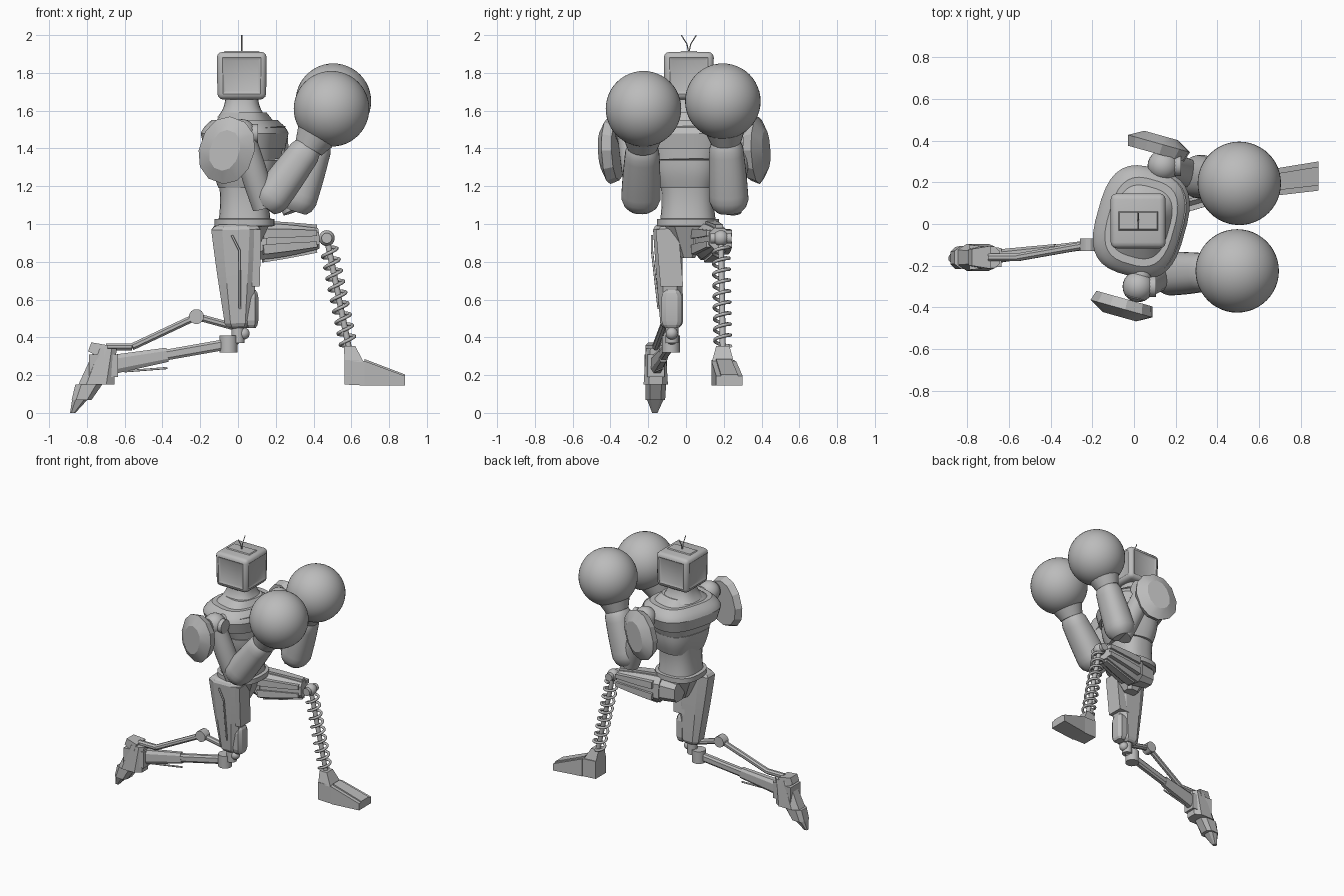
import bpy
import bmesh
import math
from mathutils import Vector

if "Cube" in bpy.data.objects:
    bpy.data.objects.remove(bpy.data.objects["Cube"], do_unlink=True)

X, Y, Z = Vector((1, 0, 0)), Vector((0, 1, 0)), Vector((0, 0, 1))
TWIST = Vector((.28, 1, 0)).normalized()
GREY = (.5, .5, .5, 1)

grey = bpy.data.materials.new("plain grey")
grey.use_nodes = True
grey.diffuse_color = GREY
grey.node_tree.nodes["Principled BSDF"].inputs["Base Color"].default_value = GREY


def finish(obj, angle):
    obj.data.materials.clear()
    obj.data.materials.append(grey)
    bpy.ops.object.select_all(action="DESELECT")
    obj.select_set(True)
    bpy.context.view_layer.objects.active = obj
    bpy.ops.object.shade_smooth_by_angle(angle=math.radians(angle))


def add_object(name, data):
    obj = bpy.data.objects.new(name, data)
    bpy.context.collection.objects.link(obj)
    return obj


def from_bmesh(name, bm, angle=30):
    bmesh.ops.recalc_face_normals(bm, faces=bm.faces)
    mesh = bpy.data.meshes.new(name)
    bm.to_mesh(mesh)
    bm.free()
    finish(add_object(name, mesh), angle)


def superellipse(turn, sides, power):
    if sides == 4:
        power = math.inf
    wave = (math.cos(turn), math.sin(turn))
    return [math.copysign(abs(value) ** (2 / power), value) for value in wave]


def limb(name, start, end, size, end_size=None, bulge=0, cap=0, sides=16,
         power=2, side=Y, axis=None, angle=30):
    """Sweep a rounded section from start to end; cap rounds off both ends."""
    start, end, size = Vector(start), Vector(end), Vector(size)
    end_size = Vector(end_size) if end_size else size
    along = (axis or end - start).normalized()
    wide = (side - along * side.dot(along)).normalized()
    deep = along.cross(wide)
    steps = 8 if bulge else 1
    rings = [(cap + (1 - 2 * cap) * i / steps, 1) for i in range(steps + 1)]
    if cap:
        tips = [(0, .65), (cap * .4, .87)]
        rings = tips + rings + [(1 - t, scale) for t, scale in reversed(tips)]
    bm = bmesh.new()
    loops = []
    for t, scale in rings:
        a, b = size.lerp(end_size, t) * scale * (1 + bulge * math.sin(math.pi * t))
        loop = []
        for i in range(sides):
            c, s = superellipse(math.tau * (i + .5) / sides, sides, power)
            loop.append(bm.verts.new(start.lerp(end, t) + wide * a * c + deep * b * s))
        loops.append(loop)
    for low, high in zip(loops, loops[1:]):
        for i in range(sides):
            j = (i + 1) % sides
            bm.faces.new((low[i], low[j], high[j], high[i]))
    bm.faces.new(loops[0])
    bm.faces.new(loops[-1])
    from_bmesh(name, bm, angle)


def block(name, start, end, size, end_size=None, **options):
    limb(name, start, end, size, end_size, sides=4, angle=10, **options)


def plate(name, start, end, size, end_size=None, **options):
    limb(name, start, end, size, end_size, sides=8, power=3, angle=15, **options)


def rod(name, start, end, radius, end_radius=None, side=Y, **options):
    end_radius = end_radius or radius
    limb(name, start, end, (radius, radius), (end_radius, end_radius), side=side, **options)


def ball(name, centre, radius, segments=24):
    bm = bmesh.new()
    bmesh.ops.create_uvsphere(bm, u_segments=segments, v_segments=segments // 2, radius=radius)
    bmesh.ops.translate(bm, verts=bm.verts, vec=centre)
    from_bmesh(name, bm, 40)


def wire(name, points, radius):
    curve = bpy.data.curves.new(name, "CURVE")
    curve.dimensions = "3D"
    curve.bevel_depth, curve.bevel_resolution = radius, 2
    curve.use_fill_caps = True
    spline = curve.splines.new("POLY")
    spline.points.add(len(points) - 1)
    for point, position in zip(spline.points, points):
        point.co = (*position, 1)
    obj = add_object(name, curve)
    bpy.ops.object.select_all(action="DESELECT")
    obj.select_set(True)
    bpy.context.view_layer.objects.active = obj
    bpy.ops.object.convert(target="MESH")
    finish(bpy.context.object, 60)


# Head: bevelled box with sunken side panels, a crown ridge and two antennas
head = Vector((.02, .015, 1.785))
bm = bmesh.new()
bmesh.ops.create_cube(bm, size=.265)
for vert in bm.verts:
    vert.co.z *= .95
    if vert.co.z < 0:
        vert.co.xy *= .97
bmesh.ops.bevel(bm, geom=bm.edges[:], offset=.03, segments=3, profile=.5, affect="EDGES")
bm.normal_update()
screens = [f for f in bm.faces if f.calc_area() > .02 and abs(f.normal.z) < .5]
bmesh.ops.inset_individual(bm, faces=screens, thickness=.022, depth=-.008)
bmesh.ops.translate(bm, verts=bm.verts, vec=head)
from_bmesh("head", bm)
crown = head + Z * .12
block("head_crown", crown, crown + Z * .012, (.1, .05), (.09, .04), side=X)
for sign, name in ((-1, "right_antenna"), (1, "left_antenna")):
    tip = [crown + Z * .095 * t + Y * sign * .04 * t * t for t in (0, .5, 1)]
    wire(name, tip, .003)

# Torso: the chest and yoke are twisted so that the left shoulder leads
body = dict(sides=32, power=2.6)
chest = dict(side=TWIST, sides=32, power=2.9)
core = Vector((.035, .01, 0))
front = core + X * .015
limb("waist", core + Z, core + Z * 1.25, (.15, .14), bulge=-.07, **body)
limb("chest", front + Z * 1.19, front + Z * 1.34, (.155, .145), (.19, .18), bulge=.04, **chest)
limb("ribs", front + Z * 1.33, core + Z * 1.5, (.185, .17), (.25, .2), **chest)
limb("yoke_skirt", core + Z * 1.4, core + Z * 1.48, (.24, .2), (.265, .215), **chest)
limb("yoke_rim", core + Z * 1.48, core + Z * 1.55, (.265, .215), (.21, .16), bulge=.04, **chest)
limb("collar", core + Z * 1.53, core + Z * 1.59, (.2, .15), (.12, .11), **chest)
limb("neck", head - Z * .22, head - Z * .11, (.13, .13), (.085, .085), bulge=-.1, **body)
limb("belt", core + Z * .985, core + Z * 1.03, (.165, .16), cap=.1, **body)
plate("pelvis", core + Z * .82, core + Z, (.04, .05), (.14, .14))


# Arms: a jointed shoulder with a separate pad, a bent elbow and a round glove
def arm(name, outward, shoulder, elbow, wrist, glove):
    shoulder, elbow, wrist, glove = map(Vector, (shoulder, elbow, wrist, glove))
    ball(name + "_shoulder_joint", shoulder, .075)
    rod(name + "_shoulder_axle", shoulder - outward * .1, shoulder + outward * .06, .05, side=X)
    rod(name + "_shoulder_cap", shoulder, shoulder + X * .085, .05)
    rod(name + "_upper_arm", shoulder, elbow, .065, bulge=.1)
    limb(name + "_forearm", elbow, wrist, (.105, .1), (.085, .08),
         bulge=.05, cap=.15, sides=24, power=2.3)
    rod(name + "_glove_cuff", wrist.lerp(glove, -.15), wrist.lerp(glove, .5), .08, .13, sides=24)
    ball(name + "_glove", glove, .2, 48)
    # Pad: a wide shell that narrows to a small outer facet
    pad = shoulder + outward * .06 - X * .05 - Z * .09
    shell = dict(sides=12, power=2.2, side=X - Z * .35, angle=20)
    limb(name + "_shoulder_pad", pad, pad + outward * .05, (.135, .16), (.15, .18), **shell)
    limb(name + "_pad_shell", pad + outward * .05, pad + outward * .09,
         (.15, .18), (.08, .11), **shell)


arm("right", -TWIST, (.02, -.3, 1.48), (.14, -.24, 1.09), (.39, -.23, 1.43), (.495, -.225, 1.61))
arm("left", TWIST, (.14, .28, 1.48), (.3, .23, 1.07), (.43, .21, 1.46), (.505, .195, 1.65))

# Right thigh, kneeling, with faceted armour
hip, knee = Vector((-.012, -.1, 1)), Vector((0, -.075, .45))
plate("right_thigh", hip, knee, (.08, .14), (.062, .07), bulge=.03, cap=.05)
guard = knee + X * .07
plate("right_knee_plate", guard, guard + Z * .2, (.058, .04), cap=.2)
block("right_thigh_plate", guard + Z * .22, hip + X * .09 - Z * .03, (.06, .045), axis=Z)
wire("right_thigh_seam", [knee + Vector((.01, -.07, .1)), hip + Vector((.02, -.08, -.14)),
                          hip + Vector((-.02, -.08, -.06))], .006)

# Right shin: knee drum, main beam and hinged rear linkage
drum = Vector((-.05, -.08, .365))
heel = Vector((-.7, -.16, .25))
ball("right_knee_ball", knee + X * .03 - Z * .03, .032)
rod("right_knee_strut", knee, knee - Z * .08, .035)
rod("right_knee_drum", drum - Z * .045, drum + Z * .045, .048)
rod("right_knee_pin", drum, knee - Z * .05, .03)
calf = drum.lerp(heel, .5)
plate("right_shin", drum, calf, (.023, .03))
plate("right_calf", calf, heel, (.025, .04), (.035, .055))
rod("right_shin_skid", calf - Z * .07, heel + Vector((.1, 0, -.03)), .006)
hinge = Vector((-.22, -.1, .51))
lower = heel + Vector((.14, 0, .1))
links = [knee, hinge, lower, heel + Z * .1]
for i, (start, end) in enumerate(zip(links, links[1:])):
    rod(f"right_linkage_{i}", start, end, .02, sides=8)
rod("right_linkage_hinge", hinge - Y * .03, hinge + Y * .03, .04, sides=12, side=X)

# Right foot, resting on its pointed toe
sole = heel + Vector((-.05, 0, -.1))
tip = Vector((-.875, -.165, 0))
block("right_ankle", heel + X * .065, heel - X * .09, (.045, .06), (.06, .06))
block("right_heel", heel + Z * .07, heel + Vector((-.085, 0, .1)), (.055, .04), (.04, .025))
plate("right_foot", heel + Z * .09, sole, (.055, .06), (.068, .1), axis=Z)
toe = sole.lerp(tip, .55) - X * .01
plate("right_toe_base", sole - X * .04, toe, (.058, .075), (.055, .055), axis=Z)
plate("right_toe_tip", toe - X * .01, tip, (.045, .042), (.015, .015), axis=Z)

# Left thigh, raised forward, with long armour strips
hip, knee = Vector((.1, .12, .905)), Vector((.47, .185, .925))
plate("left_hip", hip - X * .13, hip + X * .05, (.06, .07), (.085, .09))
plate("left_thigh", hip, hip.lerp(knee, .87), (.085, .1), (.055, .058), bulge=.1)
for i in range(6):
    turn = math.tau * (i + .5) / 6
    offset = Y * math.cos(turn) * .08 + Z * math.sin(turn) * .085
    block(f"left_thigh_strip_{i}", hip.lerp(knee, .08) + offset,
          hip.lerp(knee, .85) + offset * .7, (.03, .025), (.02, .015), bulge=.1)
ball("left_knee_ball", knee, .042)
rod("left_knee_pin", knee - Y * .055, knee + Y * .055, .028, side=X)

# Left shin: coil spring around a piston
ankle = Vector((.59, .195, .33))
rod("left_piston", knee, ankle, .016)
out = (ankle - knee).cross(Y).normalized()
coil, count = [], 150
for i in range(count + 1):
    turn = 9 * math.tau * i / count
    centre = knee.lerp(ankle, .08 + .88 * i / count)
    coil.append(centre + (Y * math.cos(turn) + out * math.sin(turn)) * .042)
wire("left_spring", coil, .009)

# Left foot: heel block, sloping toe wedge and ankle
heel, instep, toe = ankle + Vector((-.025, 0, -.115)), Vector((.67, .2, .21)), Vector((.885, .23, .17))
block("left_heel", heel, instep, (.06, .065), axis=X)
block("left_toe", instep, toe, (.065, .065), (.07, .025), axis=X)
block("left_toe_ridge", instep + Z * .06, toe + Z * .025, (.04, .015), (.045, .008), axis=X)
block("left_ankle", ankle + Vector((.025, 0, -.06)), ankle + Z * .025, (.058, .05), (.035, .03), axis=Z)
